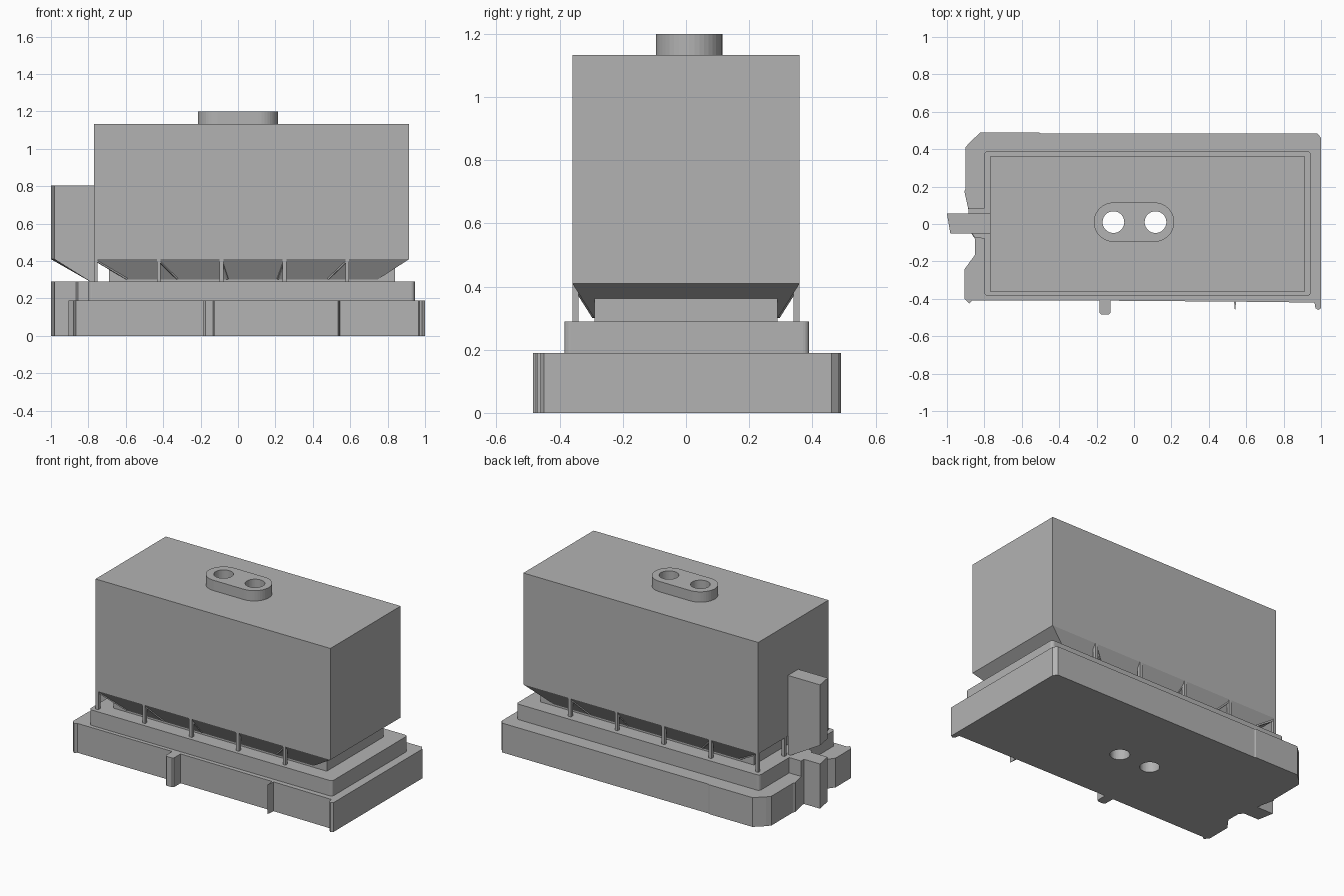
import bpy, bmesh
from math import pi, cos, sin
from mathutils import Vector

cube = bpy.data.objects.get("Cube")
if cube:
    bpy.data.objects.remove(cube, do_unlink=True)

grey = bpy.data.materials.new("plain_grey")
grey.use_nodes = True
grey.diffuse_color = (0.45, 0.45, 0.45, 1)
grey.node_tree.nodes["Principled BSDF"].inputs["Base Color"].default_value = (0.45, 0.45, 0.45, 1)


def finish(name, bm):
    bmesh.ops.recalc_face_normals(bm, faces=bm.faces)
    mesh = bpy.data.meshes.new(name)
    bm.to_mesh(mesh)
    bm.free()
    mesh.materials.append(grey)
    ob = bpy.data.objects.new(name, mesh)
    bpy.context.collection.objects.link(ob)
    return ob


def prism(name, outline, low, high):
    """Extrude a closed outline by the vector from low to high (x, y, z functions of the plan)."""
    bm = bmesh.new()
    face = bm.faces.new([bm.verts.new((x, y, low)) for x, y in outline])
    top = bmesh.ops.extrude_face_region(bm, geom=[face])["geom"]
    bmesh.ops.translate(bm, vec=(0, 0, high - low),
                        verts=[v for v in top if isinstance(v, bmesh.types.BMVert)])
    return finish(name, bm)


def frustum(name, bottom, top, low, high):
    """Box between two rectangles given as (x0, x1, y0, y1)."""
    bm = bmesh.new()
    rings = [[bm.verts.new((r[i], r[j], z)) for i, j in ((0, 2), (1, 2), (1, 3), (0, 3))]
             for r, z in ((bottom, low), (top, high))]
    for ring in rings:
        bm.faces.new(ring)
    for i in range(4):
        k = (i + 1) % 4
        bm.faces.new((rings[0][i], rings[0][k], rings[1][k], rings[1][i]))
    return finish(name, bm)


def box(name, x0, x1, y0, y1, low, high):
    return frustum(name, (x0, x1, y0, y1), (x0, x1, y0, y1), low, high)


def arc(cx, cy, r, start, end, n):
    return [(cx + r * cos(start + (end - start) * i / n),
             cy + r * sin(start + (end - start) * i / n)) for i in range(n + 1)]


def rounded(x0, x1, y0, y1, r, n=4):
    corners = ((x0 + r, y0 + r), (x1 - r, y0 + r), (x1 - r, y1 - r), (x0 + r, y1 - r))
    return [p for i, c in enumerate(corners)
            for p in arc(*c, r, pi + i * pi / 2, pi * 1.5 + i * pi / 2, n)]


# Ground slab with ribs along the front and a notched left end
slab_outline = [
    (-.905, -.24), (-.905, -.40), (-.88, -.425), (-.865, -.41),
    (-.185, -.41), (-.185, -.475), (-.175, -.485), (-.135, -.485), (-.125, -.475), (-.125, -.41),
    (.535, -.415), (.54, -.47), (.546, -.415), (.965, -.42), (.97, -.45), (.985, -.46), (1, -.45),
    (1, .46), (.98, .485), (-.5, .485), (-.51, .49), (-.82, .49), (-.88, .435), (-.90, .41),
    (-.90, .19), (-.907, .175), (-.885, .075), (-.87, -.05), (-.85, -.08), (-.85, -.165)]
slab = prism("ground_slab", slab_outline, 0, .19)

# Raised plinth and the pedestal that sticks out at its end
plinth = prism("plinth", rounded(-.80, .945, -.385, .39, .02), .19, .29)
prism("end_pedestal", [(-1, .055), (-.98, -.05), (-.865, -.05), (-.855, -.07), (-.79, -.08),
                       (-.79, .085), (-.885, .085), (-.885, .055)], 0, .29)

# Recessed core, sloped hopper and main body
core = box("core", -.69, .84, -.29, .29, .29, .41)
hopper = frustum("hopper", (-.60, .745, -.29, .29), (-.77, .915, -.36, .36), .30, .41)
body = box("main_body", -.77, .915, -.36, .36, .41, 1.133)

# Rounded chimney cap
cap_y = .01
cap = prism("chimney_cap", arc(.11, cap_y, .105, -pi / 2, pi / 2, 20)
            + arc(-.11, cap_y, .105, pi / 2, pi * 1.5, 20), 1.133, 1.2)

# Two shafts through the full height
for x in (-.11, .115):
    cutter = prism("shaft_cutter", arc(x, cap_y, .058, 0, 2 * pi, 40)[:-1], -.1, 1.3)
    cutter.hide_render = True
    for ob in (slab, plinth, core, hopper, body, cap):
        mod = ob.modifiers.new("shaft", "BOOLEAN")
        mod.operation, mod.solver, mod.object = "DIFFERENCE", "EXACT", cutter
        bpy.context.view_layer.objects.active = ob
        bpy.ops.object.modifier_apply(modifier=mod.name)
    bpy.data.objects.remove(cutter, do_unlink=True)

# End chute with a sloped underside and a slightly skewed end
bm = bmesh.new()
chute_profile = ((-1, .803), (-.77, .803), (-.77, .29), (-.79, .29), (-1, .41))
sides = [[bm.verts.new((max(x, end), y, z)) for x, z in chute_profile]
         for y, end in ((.055, -1), (-.05, -.982))]
for side in sides:
    bm.faces.new(side)
for i in range(5):
    k = (i + 1) % 5
    bm.faces.new((sides[0][i], sides[0][k], sides[1][k], sides[1][i]))
finish("end_chute", bm)


# Posts under the body rim, with thin ribs running down the hopper slope
def post(name, x, y, w=.01):
    box(name, x - w, x + w, y - w, y + w, .29, .412)


def rib(name, top, foot, w=.006):
    bm = bmesh.new()
    bmesh.ops.create_cube(bm, size=1)
    a, b = Vector(top), Vector(foot)
    bmesh.ops.scale(bm, vec=(w * 2, w * 2, (b - a).length), verts=bm.verts)
    bmesh.ops.rotate(bm, matrix=(b - a).to_track_quat("Z", "Y").to_matrix(), verts=bm.verts)
    bmesh.ops.translate(bm, vec=(a + b) / 2, verts=bm.verts)
    finish(name, bm)


for side, label in ((-1, "front"), (1, "back")):
    for i in range(5):
        x = -.76 + i * .336
        post(f"{label}_post_{i + 1}", x, side * .35)
        rib(f"{label}_rib_{i + 1}", (x, side * .352, .404), (.072 + (x - .072) * .8, side * .29, .306))
    post(f"{label}_end_post", -.76, side * .08)
